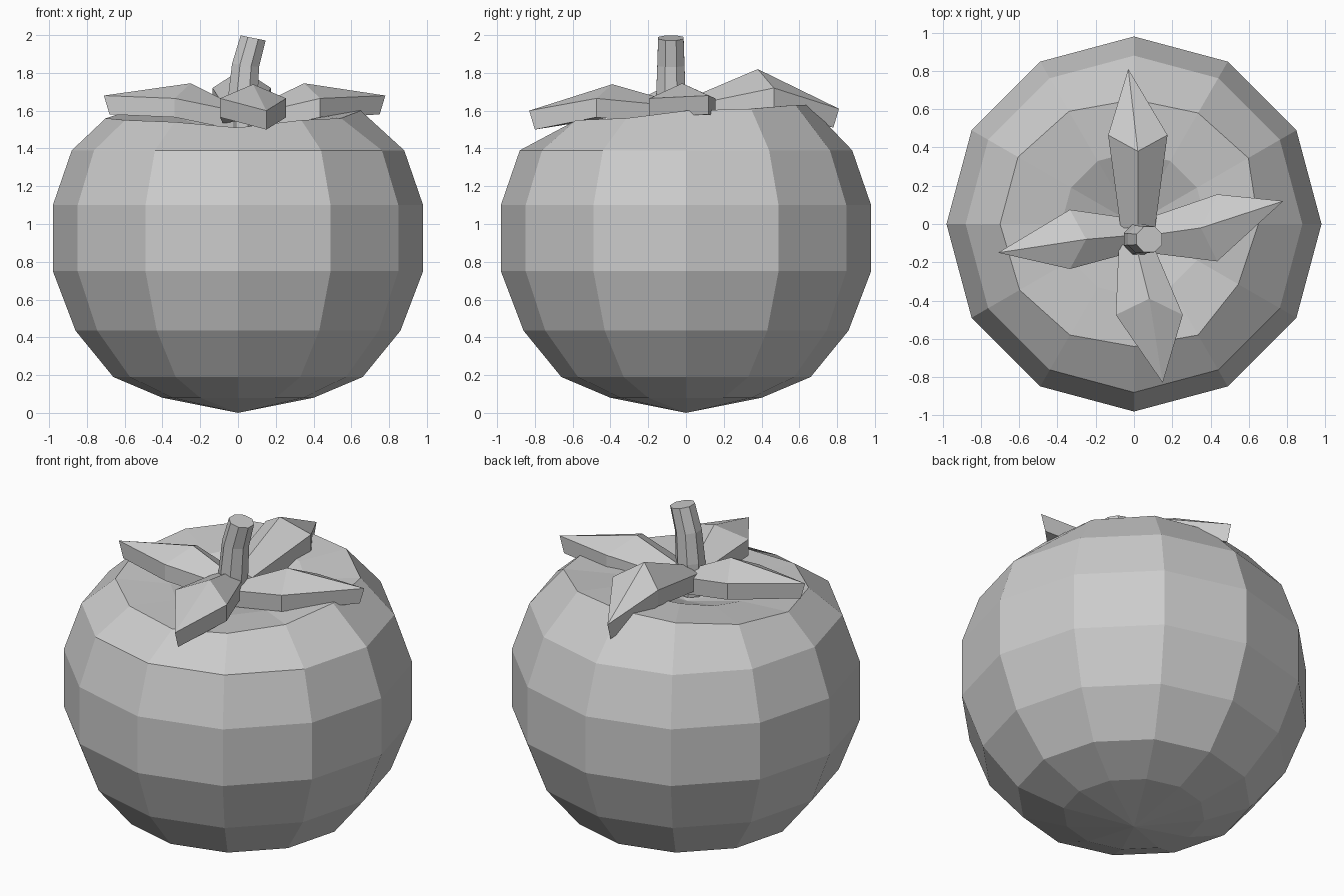
import bpy
from math import cos, sin, pi
from mathutils import Vector

if "Cube" in bpy.data.objects:
    bpy.data.objects.remove(bpy.data.objects["Cube"])


def make(name, verts, faces):
    me = bpy.data.meshes.new(name)
    me.from_pydata([tuple(v) for v in verts], [], faces)
    me.update()
    ob = bpy.data.objects.new(name, me)
    bpy.context.collection.objects.link(ob)
    return ob


def bridge(a, b, n):
    return [(a + i, a + (i + 1) % n, b + (i + 1) % n, b + i) for i in range(n)]


# Fruit body: 12-sided lathe, irregular shoulder ring, dimpled top
N = 12
shoulder = [(0.65, 1.60), (0.69, 1.61), (0.67, 1.63), (0.65, 1.63), (0.68, 1.62), (0.70, 1.59),
            (0.70, 1.56), (0.69, 1.55), (0.67, 1.54), (0.64, 1.51), (0.67, 1.55), (0.63, 1.56)]
rings = [[p] * N for p in [(0.40, 0.08), (0.66, 0.19), (0.86, 0.435), (0.98, 0.75),
                           (0.98, 1.10), (0.88, 1.39)]]
rings.append(shoulder)
rings.append([(0.38, z - 0.02) for r, z in shoulder])
verts = [(r * cos(2 * pi * i / N), r * sin(2 * pi * i / N), z)
         for ring in rings for i, (r, z) in enumerate(ring)]
faces = []
for k in range(len(rings) - 1):
    faces += bridge(k * N, (k + 1) * N, N)
bottom, top = len(verts), len(verts) + 1
verts += [(0, 0, 0), (0, 0, 1.44)]
last = (len(rings) - 1) * N
for i in range(N):
    j = (i + 1) % N
    faces += [(bottom, j, i), (top, last + i, last + j)]
make("fruit_body", verts, faces)


# Leaves: ridged plates that rise to a peak and fall to a pointed tip
def leaf(name, out, base, peak, tip, half, drop, thick=0.10):
    out, base, peak, tip = map(Vector, (out, base, peak, tip))
    side = Vector((-out.y, out.x, 0))
    down = Vector((0, 0, -1))
    mid = peak + out * 0.085 + down * drop
    low = base + down * 0.03
    upper = [low + side * 0.09, base, low - side * 0.09,
             mid + side * half, peak, mid - side * half, tip]
    lower = [p + down * thick for p in upper]
    lower[4] = mid - out * 0.085 + down * thick
    lower[6] -= out * 0.03
    top_faces = [(0, 3, 4, 1), (1, 4, 5, 2), (3, 6, 4), (4, 6, 5)]
    fs = [f[::-1] for f in top_faces] + [tuple(i + 7 for i in f) for f in top_faces]
    fs = [tuple(reversed(f)) for f in fs]
    rim = [0, 1, 2, 5, 6, 3]
    fs += [(a, b, b + 7, a + 7) for a, b in zip(rim, rim[1:] + rim[:1])]
    ob = make(name, upper + lower, fs)
    import bmesh
    bm = bmesh.new()
    bm.from_mesh(ob.data)
    bmesh.ops.recalc_face_normals(bm, faces=bm.faces)
    bm.to_mesh(ob.data)
    bm.free()


leaf("leaf_back", (0, 1, 0), (0.02, -0.02, 1.65), (0.02, 0.38, 1.82), (-0.03, 0.81, 1.61), 0.155, 0.10)
leaf("leaf_front", (0, -1, 0), (0.01, -0.11, 1.66), (0.08, -0.39, 1.74), (0.15, -0.83, 1.60), 0.175, 0.075)
leaf("leaf_right", (1, 0, 0), (0.07, -0.06, 1.61), (0.35, -0.02, 1.745), (0.78, 0.12, 1.68), 0.175, 0.08)
leaf("leaf_left", (-1, 0, 0), (-0.02, -0.06, 1.63), (-0.25, -0.08, 1.745), (-0.71, -0.15, 1.68), 0.155, 0.08)

# Stem: bent eight-sided tube with a tilted cap
S = 8
path = [(0.02, 1.46, 0.08, 0.0), (0.025, 1.66, 0.085, 0.05),
        (0.04, 1.84, 0.078, 0.12), (0.08, 1.985, 0.073, 0.2)]
sv = []
for cx, cz, r, tilt in path:
    for i in range(S):
        a = 2 * pi * (i + 0.5) / S
        u = r * cos(a)
        sv.append((cx + u * cos(tilt), -0.08 + r * sin(a), cz - u * sin(tilt)))
sf = [tuple(range(S))[::-1], tuple(range(3 * S, 4 * S))]
for k in range(3):
    sf += bridge(k * S, (k + 1) * S, S)
make("stem", sv, sf)
